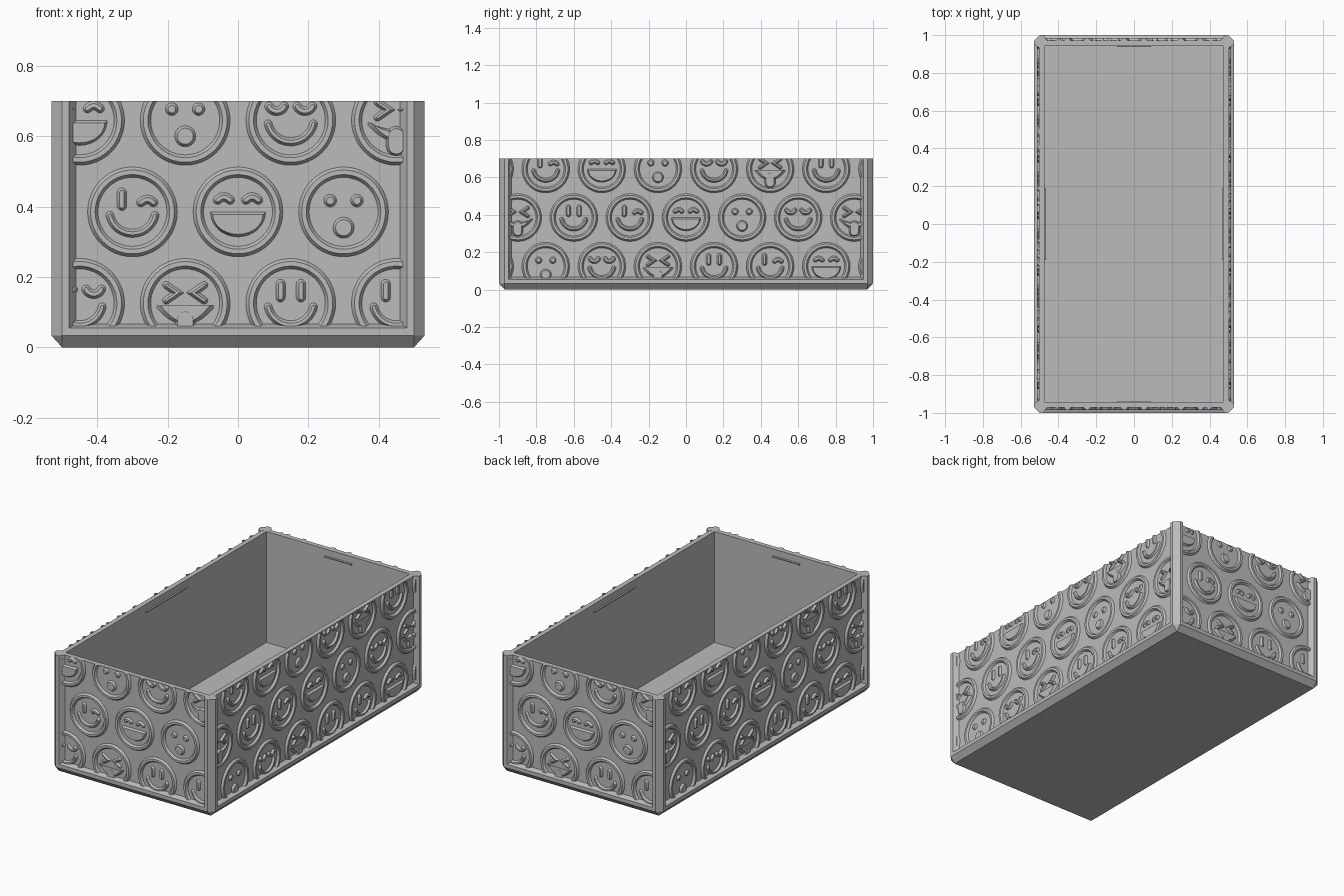
import bpy, bmesh
from math import sin, cos, pi, radians, hypot, atan2
from mathutils import Matrix, Vector

cube = bpy.data.objects.get("Cube")
if cube:
    bpy.data.objects.remove(cube)

HX, HY, TOP = 0.53, 1.0, 0.70      # half sizes and height
PANEL, INNER = 0.028, 0.057        # wall insets: recessed panel, inside face
RISE, BEVEL = 0.012, 0.009         # relief height and edge slope

grey = bpy.data.materials.new("plain grey")
grey.use_nodes = True
grey.diffuse_color = (0.5, 0.5, 0.5, 1)
grey.node_tree.nodes["Principled BSDF"].inputs["Base Color"].default_value = (0.5, 0.5, 0.5, 1)


def finish(bm, name, smooth=False):
    bmesh.ops.recalc_face_normals(bm, faces=bm.faces)
    mesh = bpy.data.meshes.new(name)
    bm.to_mesh(mesh)
    bm.free()
    obj = bpy.data.objects.new(name, mesh)
    mesh.materials.append(grey)
    bpy.context.collection.objects.link(obj)
    if smooth:
        bpy.ops.object.select_all(action='DESELECT')
        obj.select_set(True)
        bpy.context.view_layer.objects.active = obj
        bpy.ops.object.shade_smooth_by_angle(angle=radians(30))
    return obj


def loft(bm, loops, closed=False):
    """Skin equal-length loops of 3D points, capping the ends or joining them."""
    rows = [[bm.verts.new(p) for p in loop] for loop in loops]
    pairs = list(zip(rows, rows[1:]))
    if closed:
        pairs.append((rows[-1], rows[0]))
    else:
        bm.faces.new(rows[0])
        bm.faces.new(rows[-1])
    n = len(rows[0])
    for a, b in pairs:
        for i in range(n):
            j = (i + 1) % n
            bm.faces.new((a[i], a[j], b[j], b[i]))


def rect(inset, chamfer, z):
    x, y, c = HX - inset, HY - inset, chamfer
    return [(x, -y + c, z), (x, y - c, z), (x - c, y, z), (-x + c, y, z),
            (-x, y - c, z), (-x, -y + c, z), (-x + c, -y, z), (x - c, -y, z)]


# Box body: chamfered foot, lip, recessed walls, hollow inside
bm = bmesh.new()
loft(bm, [rect(0.03, 0, 0), rect(0, 0.03, 0.033), rect(0, 0.03, 0.055),
          rect(PANEL, 0.01, 0.066), rect(PANEL, 0.01, TOP),
          rect(INNER, 0, TOP), rect(INNER, 0, 0.04)])
bmesh.ops.remove_doubles(bm, verts=bm.verts, dist=1e-5)
finish(bm, "box_body")

# Corner posts
post = [(0.46, 0.972), (0.48, 1), (0.5, 1), (0.53, 0.97), (0.53, 0.95), (0.502, 0.932)]
for sx, xn in ((1, "left"), (-1, "right")):
    for sy, yn in ((1, "back"), (-1, "front")):
        bm = bmesh.new()
        loft(bm, [[(x * sx, y * sy, z) for x, y in post] for z in (0.055, TOP + 0.0003)])
        finish(bm, f"{yn}_{xn}_post")


# Relief shapes: each outline is a function of an inward offset
def raise_shape(bm, outline, at, h=RISE):
    levels = ((-0.004, 0), (0, 0), (h, BEVEL * 0.8))
    loft(bm, [[(at[0] + x, -d, at[1] + y) for x, y in outline(o)] for d, o in levels])


def disc(cx, cy, r, n=24):
    return lambda o: [(cx + (r - o) * cos(2 * pi * i / n), cy + (r - o) * sin(2 * pi * i / n))
                      for i in range(n)]


def stroke(pts, r, caps=6):
    """Thick line with round ends along 2D points."""
    P = [Vector(p) for p in pts]

    def outline(o):
        w, left, right = r - o, [], []
        for i, p in enumerate(P):
            a = (p - P[max(i - 1, 0)]).normalized()
            b = (P[min(i + 1, len(P) - 1)] - p).normalized()
            t = (a + b).normalized()
            miter = 1 if a.length * b.length == 0 else 1 / max(t.dot(a), 0.5)
            nrm = Vector((-t.y, t.x)) * w * miter
            left.append(p + nrm)
            right.append(p - nrm)

        def cap(p, d):
            ang = atan2(d.y, d.x) + pi / 2
            return [p + w * Vector((cos(ang - pi * k / caps), sin(ang - pi * k / caps)))
                    for k in range(1, caps)]
        return left + cap(P[-1], P[-1] - P[-2]) + right[::-1] + cap(P[0], P[0] - P[1])
    return outline


def arc(cx, cy, r, a0, a1, n=20):
    return [(cx + r * cos(radians(a0 + (a1 - a0) * i / n)),
             cy + r * sin(radians(a0 + (a1 - a0) * i / n))) for i in range(n + 1)]


def bean(cx, cy, bend):
    return stroke([(cx + t * 0.018, cy + bend * (0.5 - t * t)) for t in (-1, -.5, 0, .5, 1)], 0.0125)


def tall_eye(cx):
    return stroke([(cx, 0.017), (cx, 0.055)], 0.0135)


def half_moon(o):
    w = 0.078 - o
    return [(x, y - 0.001 - o) for x, y in arc(0, 0, 1, 180, 360)
            for x, y in [(x * w, y * (0.07 - 2 * o))]]


def grin(o):
    w = 0.08 - 1.5 * o
    xs = [-1 + k / 6 for k in range(13)]
    low = [(x * w, -0.014 - 0.046 * (1 - x * x) + o) for x in xs]
    high = [(x * w, -0.006 - 0.02 * (1 - x * x) - o * (1 - 0.6 * x * x)) for x in xs]
    return low + high[::-1]


smile = stroke(arc(0, 0.005, 0.066, 193, 347), 0.0115)
chevrons = [stroke([(s * 0.054, 0.052), (s * 0.022, 0.03), (s * 0.054, 0.008)], 0.0105)
            for s in (-1, 1)]
FACES = [
    [tall_eye(-0.03), bean(0.042, 0.031, 0.009), smile],                      # wink
    [bean(-0.04, 0.038, 0.009), bean(0.04, 0.038, 0.009), half_moon],         # laugh
    [disc(-0.038, 0.032, 0.018), disc(0.038, 0.032, 0.018), disc(0, -0.045, 0.03)],  # surprise
    [stroke(arc(s * 0.04, 0.05, 0.024, 205, 335, 8), 0.0125) for s in (-1, 1)] + [smile],  # content
    chevrons + [grin, stroke([(0, -0.045), (0, -0.074)], 0.029)],             # tongue out
    [tall_eye(-0.029), tall_eye(0.029), smile],                               # smile
]


def add_face(bm, u, z, kind):
    # rim ring
    prof = ((0.1275, -0.004), (0.1275, 0), (0.119, RISE), (0.106, RISE), (0.098, 0), (0.098, -0.004))
    n = 48
    loft(bm, [[(u + r * cos(2 * pi * i / n), -d, z + r * sin(2 * pi * i / n)) for i in range(n)]
              for r, d in prof], closed=True)
    for k, shape in enumerate(FACES[kind % 6]):
        raise_shape(bm, shape, (u, z), RISE + (0.0006 if k == 3 else 0))


def clip(bm, co, no):
    geom = bm.verts[:] + bm.edges[:] + bm.faces[:]
    cut = bmesh.ops.bisect_plane(bm, geom=geom, plane_co=co, plane_no=no, clear_outer=True)
    edges = [e for e in cut["geom_cut"] if isinstance(e, bmesh.types.BMEdge) and e.is_boundary]
    if edges:
        bmesh.ops.edgeloop_fill(bm, edges=edges)


# Four relief panels and the catch ridges inside the walls
ROWS = ((0.645, 0.15, 0.75), (0.385, 0, 0.3), (0.125, 0.15, 1.35))   # height, shift, pattern phase
SIDES = (("front", HY, 0.472, 0.09), ("left", HX, 0.942, 0.19),
         ("back", HY, 0.472, 0.09), ("right", HX, 0.942, 0.19))
for turn, (name, dist, half, ridge) in enumerate(SIDES):
    spin = Matrix.Rotation(turn * pi / 2, 4, 'Z')
    bm = bmesh.new()
    for z, shift, phase in ROWS:
        for i in range(-4, 5):
            u = i * 0.3 + shift
            if abs(u) < half + 0.12:
                add_face(bm, u, z, round((u + phase) / 0.3))
    clip(bm, (half, 0, 0), (1, 0, 0))
    clip(bm, (-half, 0, 0), (-1, 0, 0))
    clip(bm, (0, 0, 0.058), (0, 0, -1))
    clip(bm, (0, 0, TOP), (0, 0, 1))
    bmesh.ops.transform(bm, matrix=spin @ Matrix.Translation((0, PANEL - dist, 0)), verts=bm.verts)
    finish(bm, name + "_relief", smooth=True)

    bm = bmesh.new()
    y = INNER - dist
    section = [(y - 0.005, 0.648), (y + 0.007, 0.652), (y + 0.007, 0.658), (y - 0.005, 0.662)]
    loft(bm, [[(x, a, b) for a, b in section] for x in (-ridge, ridge)])
    bmesh.ops.transform(bm, matrix=spin, verts=bm.verts)
    finish(bm, name + "_inner_ridge")
